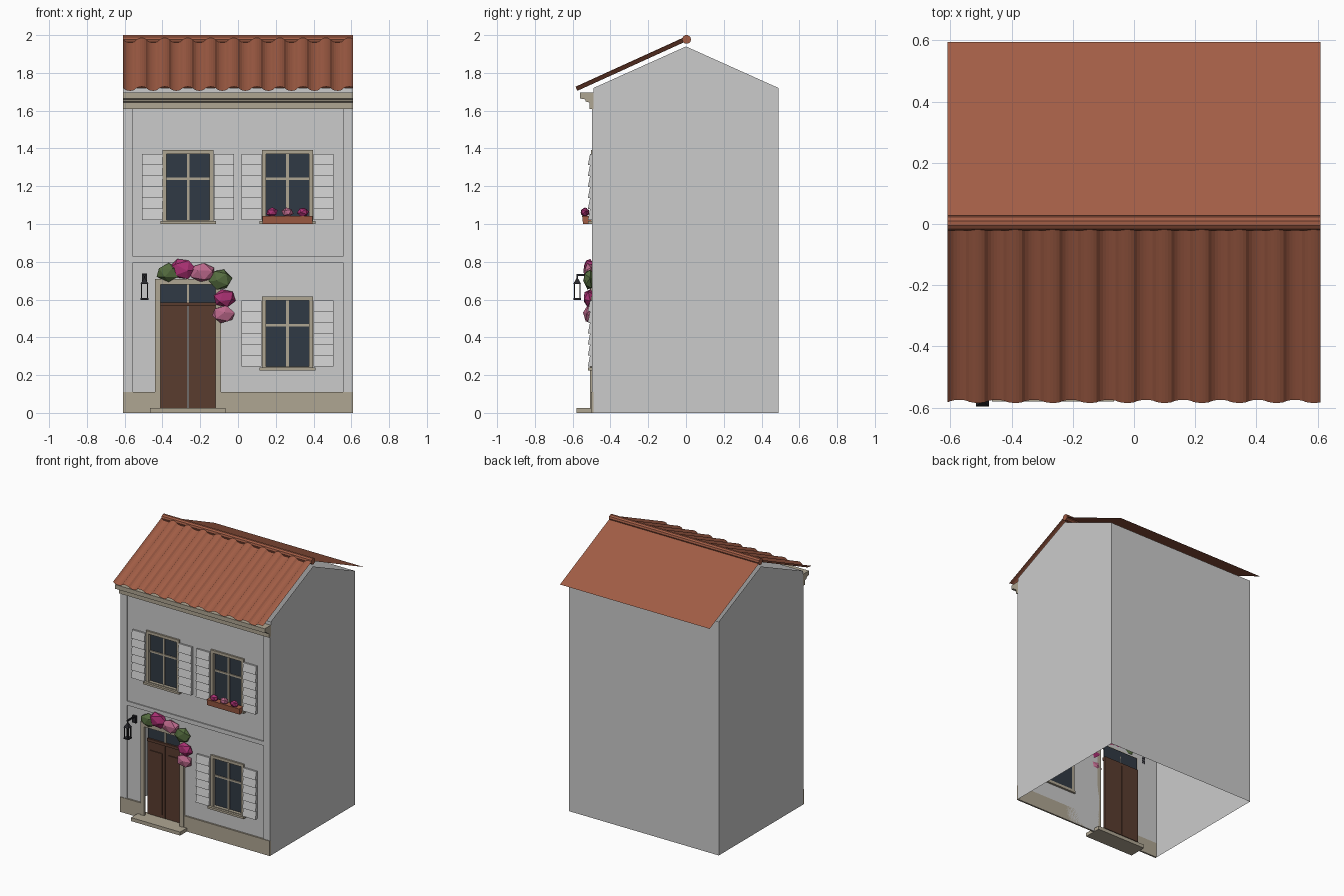
import bpy, bmesh, math
from mathutils import Matrix, Vector

if "Cube" in bpy.data.objects:
    bpy.data.objects.remove(bpy.data.objects["Cube"])


def mat(name, r, g, b):
    m = bpy.data.materials.new(name)
    m.diffuse_color = (r, g, b, 1)
    m.use_nodes = True
    m.node_tree.nodes["Principled BSDF"].inputs["Base Color"].default_value = m.diffuse_color
    return m


TILE = mat("terracotta", 0.36, 0.11, 0.06)
STONE = mat("stone", 0.43, 0.38, 0.29)
WOOD = mat("wood", 0.10, 0.045, 0.028)
GLASS = mat("glass", 0.03, 0.042, 0.058)
IRON = mat("iron", 0.02, 0.02, 0.025)
GREEN = mat("leaf", 0.09, 0.15, 0.05)
MAGENTA = mat("magenta_bloom", 0.40, 0.03, 0.17)
PINK = mat("pink_bloom", 0.50, 0.14, 0.26)


def finish(name, bm, m=None):
    me = bpy.data.meshes.new(name)
    bm.to_mesh(me)
    bm.free()
    ob = bpy.data.objects.new(name, me)
    bpy.context.collection.objects.link(ob)
    if m:
        me.materials.append(m)
    return ob


def boxes(name, specs, m=None):
    """One object from several (x0, x1, y0, y1, z0, z1) boxes."""
    bm = bmesh.new()
    for x0, x1, y0, y1, z0, z1 in specs:
        mtx = Matrix.Translation(((x0 + x1) / 2, (y0 + y1) / 2, (z0 + z1) / 2))
        bmesh.ops.create_cube(bm, size=1, matrix=mtx @ Matrix.Diagonal((x1 - x0, y1 - y0, z1 - z0, 1)))
    return finish(name, bm, m)


def extrude_x(name, profile, x0, x1, m=None):
    """Solid from a closed (y, z) profile swept along x."""
    bm = bmesh.new()
    f = bm.faces.new([bm.verts.new((x0, y, z)) for y, z in profile])
    ext = bmesh.ops.extrude_face_region(bm, geom=[f])
    bmesh.ops.translate(bm, vec=(x1 - x0, 0, 0), verts=[v for v in ext["geom"] if isinstance(v, bmesh.types.BMVert)])
    bmesh.ops.recalc_face_normals(bm, faces=bm.faces)
    return finish(name, bm, m)


def blob(name, loc, radii, m, turn=0.0):
    bm = bmesh.new()
    bmesh.ops.create_icosphere(bm, subdivisions=1, radius=1,
        matrix=Matrix.Translation(loc) @ Matrix.Diagonal((*radii, 1)) @ Matrix.Rotation(turn, 4, (1, 1, 0)))
    return finish(name, bm, m)


W, D, EAVE, APEX = 0.61, 0.49, 1.72, 1.94
F = -D  # front wall plane
WINDOWS = [("upper_left", -0.264, 1.02), ("upper_right", 0.262, 1.02), ("lower_right", 0.262, 0.245)]
GW, GH = 0.114, 0.35  # half width and height of the glazing
DX0, DX1, DTOP = -0.41, -0.12, 0.68

# Wall shell: open below, front wall left open at the door and windows
holes = [(cx - GW, cx + GW, z, z + GH) for _, cx, z in WINDOWS] + [(DX0, DX1, 0, DTOP)]
xs = sorted({-W, W} | {v for h in holes for v in h[:2]})
zs = sorted({0, EAVE} | {v for h in holes for v in h[2:]})
bm = bmesh.new()
for xa, xb in zip(xs, xs[1:]):
    for za, zb in zip(zs, zs[1:]):
        mx, mz = (xa + xb) / 2, (za + zb) / 2
        if not any(h[0] < mx < h[1] and h[2] < mz < h[3] for h in holes):
            bm.faces.new([bm.verts.new(p) for p in ((xa, F, za), (xb, F, za), (xb, F, zb), (xa, F, zb))])
for s in (-W, W):
    pts = [(s, -D, 0), (s, D, 0), (s, D, EAVE), (s, 0, APEX), (s, -D, EAVE)]
    bm.faces.new([bm.verts.new(p) for p in (pts if s > 0 else pts[::-1])])
bm.faces.new([bm.verts.new(p) for p in ((W, D, 0), (-W, D, 0), (-W, D, EAVE), (W, D, EAVE))])
bmesh.ops.remove_doubles(bm, verts=bm.verts, dist=1e-4)
finish("walls", bm)

# Facade trim
boxes("corner_pilasters", [(-W, -0.555, F - 0.008, F, 0.11, 1.61), (0.555, W, F - 0.008, F, 0.11, 1.61)])
boxes("floor_band", [(-0.555, 0.555, F - 0.008, F, 0.797, 0.828)])
boxes("plinth", [(-W, -0.44, F - 0.012, F, 0, 0.11), (-0.09, W, F - 0.012, F, 0, 0.11)], STONE)
extrude_x("cornice", [(F, 1.61), (-0.51, 1.61), (-0.51, 1.643), (-0.53, 1.648), (-0.535, 1.66),
                      (-0.56, 1.664), (-0.56, 1.695), (F, 1.695)], -W, W, STONE)

# Front roof slope: rows of alternating cover and pan tiles as a wave
RIDGE, EDGE = Vector((0, 0, 1.98)), Vector((0, -0.58, 1.716))
normal = Vector((0, EDGE.z - RIDGE.z, 0.58)).normalized()
bm = bmesh.new()
prev = None
N = 120
for i in range(N + 1):
    x = -W + 2 * W * i / N
    c = math.cos((x + 0.51) / 0.122 * math.tau)
    off = normal * 0.012 * math.copysign(abs(c) ** 0.6, c) + Vector((x, 0, 0))
    cur = [bm.verts.new(EDGE + off), bm.verts.new(RIDGE + off)]
    if prev:
        bm.faces.new((prev[0], cur[0], cur[1], prev[1]))
    prev = cur
finish("front_roof_tiles", bm, TILE)

# Back roof slope: plain sheet
bm = bmesh.new()
bm.faces.new([bm.verts.new(p) for p in ((W, 0, 1.98), (W, 0.595, 1.708), (-W, 0.595, 1.708), (-W, 0, 1.98))])
bmesh.ops.recalc_face_normals(bm, faces=bm.faces)
bm.faces.ensure_lookup_table()
if bm.faces[0].normal.z < 0:
    bmesh.ops.reverse_faces(bm, faces=bm.faces)
finish("back_roof", bm, TILE)

# Ridge cap
extrude_x("ridge_cap", [(0.003 + 0.024 * math.cos(a * math.tau / 10), 1.977 + 0.0235 * math.sin(a * math.tau / 10 + 0.0))
                        for a in range(10)], -W, W, TILE)

# Windows with surround, glazing bars, sill and louvred shutters
for tag, cx, z in WINDOWS:
    a, b, t = cx - GW, cx + GW, z + GH
    o = 0.021
    boxes(tag + "_surround", [(a - o, a, -0.503, -0.475, z, t + o), (b, b + o, -0.503, -0.475, z, t + o),
                              (a, b, -0.503, -0.475, t, t + o)], STONE)
    boxes(tag + "_sill", [(cx - 0.147, cx + 0.147, -0.52, -0.475, z - 0.02, z - 0.005),
                          (a - o, b + o, -0.503, -0.475, z - 0.005, z)], STONE)
    boxes(tag + "_glass", [(a, b, -0.480, -0.476, z, t)], GLASS)
    boxes(tag + "_bars", [(cx - 0.007, cx + 0.007, -0.487, -0.479, z, t),
                          (a, b, -0.487, -0.479, z + 0.212, z + 0.225)], STONE)
    n = 6
    slats = []
    for i in range(n):
        slats += [(-0.52, z + GH * i / n), (-0.508, z + GH * (i + 1) / n)]
    prof = [(-0.495, z)] + slats + [(-0.495, t)]
    for side, x0 in (("left", cx - 0.243), ("right", cx + 0.137)):
        extrude_x(f"{tag}_{side}_shutter", prof, x0, x0 + 0.106)

# Window box with blooms
extrude_x("flower_box", [(-0.545, 1.0), (-0.50, 1.0), (-0.50, 1.043), (-0.55, 1.043)], 0.13, 0.395, TILE)
for i, m in enumerate((MAGENTA, PINK, MAGENTA)):
    blob(f"box_bloom_{i}", (0.18 + 0.082 * i, -0.535, 1.062), (0.033, 0.024, 0.026), m, i)

# Double door with raised panels, transom light, stone surround and step
mid = (DX0 + DX1) / 2
boxes("door_leaves", [(DX0, mid - 0.002, -0.465, -0.445, 0.025, 0.58), (mid + 0.002, DX1, -0.465, -0.445, 0.025, 0.58)], WOOD)
boxes("door_panels", [(x, x + 0.10, -0.471, -0.464, za, zb) for x in (DX0 + 0.022, mid + 0.022)
                      for za, zb in ((0.05, 0.50),)], WOOD)
boxes("door_rail", [(DX0, DX1, -0.475, -0.445, 0.565, 0.585)], WOOD)
boxes("transom_glass", [(DX0, DX1, -0.462, -0.456, 0.585, DTOP)], GLASS)
boxes("transom_bar", [(mid - 0.005, mid + 0.005, -0.468, -0.456, 0.585, DTOP)], STONE)
boxes("door_surround", [(DX0 - 0.03, DX0, -0.507, F, 0.025, DTOP + 0.03), (DX1, DX1 + 0.03, -0.507, F, 0.025, DTOP + 0.03),
                        (DX0, DX1, -0.507, F, DTOP, DTOP + 0.03)], STONE)
boxes("door_step", [(-0.465, -0.065, -0.58, -0.45, 0, 0.026)], STONE)

# Climbing flowers over the door
CLIMBER = [(-0.368, 0.743, 0.070, 0.050, GREEN), (-0.294, 0.762, 0.076, 0.058, MAGENTA),
           (-0.188, 0.743, 0.074, 0.053, PINK), (-0.093, 0.706, 0.064, 0.058, GREEN),
           (-0.071, 0.607, 0.062, 0.050, MAGENTA), (-0.077, 0.522, 0.065, 0.050, PINK)]
for i, (x, z, rx, rz, m) in enumerate(CLIMBER):
    blob(f"climber_{i}", (x, -0.513, z), (rx, 0.033, rz), m, 0.7 * i)

# Wall lantern: plate, arm, open cage and caps
LX, LY = -0.495, -0.576
boxes("lantern_bracket", [(LX - 0.014, LX + 0.014, -0.503, F, 0.685, 0.737),
                          (LX - 0.005, LX + 0.005, LY - 0.004, -0.50, 0.725, 0.735),
                          (LX - 0.003, LX + 0.003, LY - 0.003, LY + 0.003, 0.70, 0.73)], IRON)
r = 0.015
boxes("lantern_cage", [(LX + i * r - 0.003, LX + i * r + 0.003, LY + j * r - 0.003, LY + j * r + 0.003, 0.605, 0.685)
                       for i in (-1, 1) for j in (-1, 1)]
      + [(LX - 0.02, LX + 0.02, LY - 0.02, LY + 0.02, 0.598, 0.607)], IRON)
bm = bmesh.new()
bmesh.ops.create_cone(bm, cap_ends=True, segments=4, radius1=0.03, radius2=0.006, depth=0.03,
    matrix=Matrix.Translation((LX, LY, 0.697)) @ Matrix.Rotation(math.pi / 4, 4, "Z"))
finish("lantern_cap", bm, IRON)
